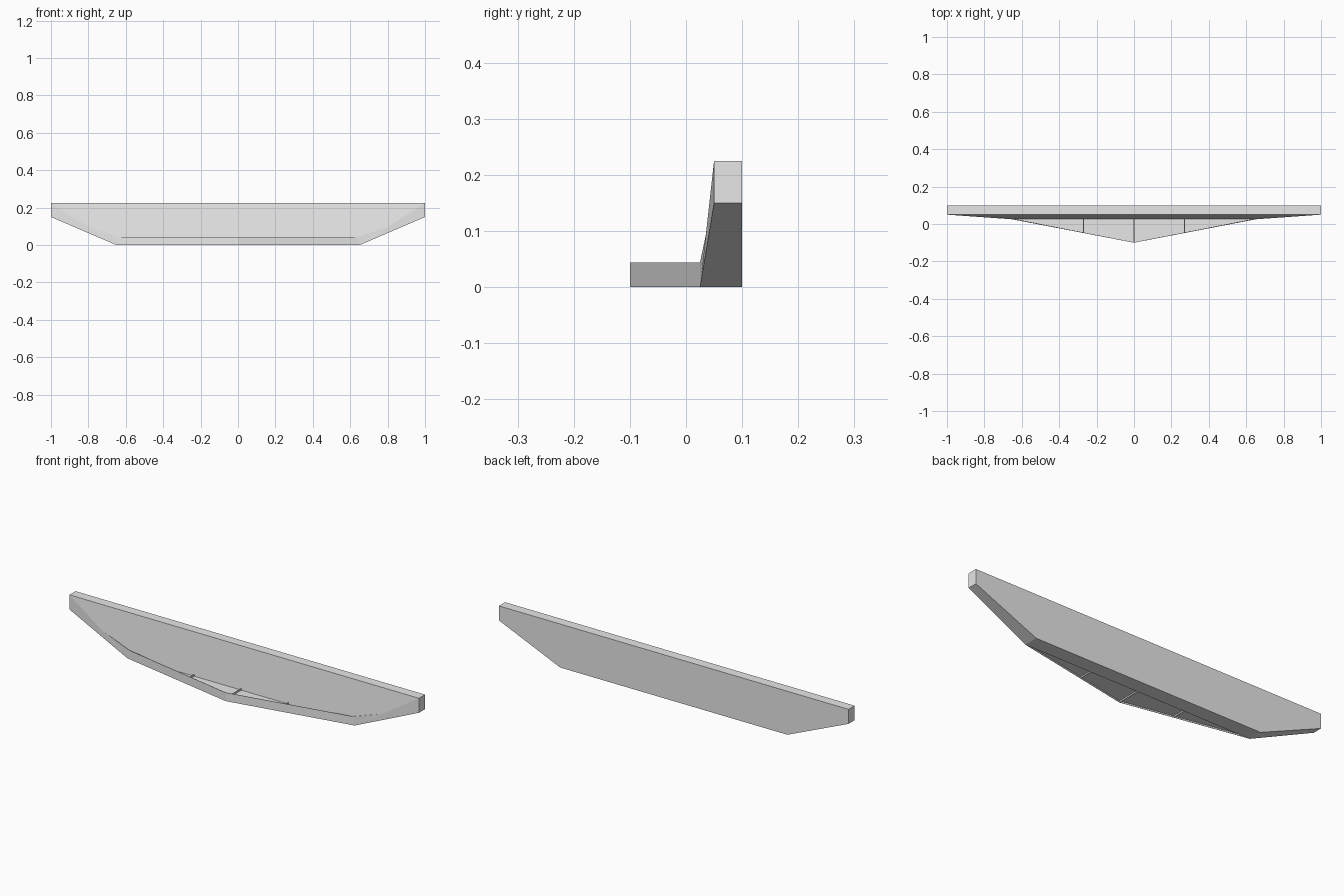
import bpy

cube = bpy.data.objects.get("Cube")
if cube:
    bpy.data.objects.remove(cube, do_unlink=True)

# One plain grey for everything
grey = bpy.data.materials.new("light_grey")
grey.use_nodes = True
colour = (0.8, 0.8, 0.8, 1)
grey.diffuse_color = colour
grey.node_tree.nodes["Principled BSDF"].inputs["Base Color"].default_value = colour


def make_part(name, verts, faces, thickness=0, offset=0):
    mesh = bpy.data.meshes.new(name)
    mesh.from_pydata(verts, [], faces)
    mesh.update()
    mesh.materials.append(grey)
    obj = bpy.data.objects.new(name, mesh)
    bpy.context.collection.objects.link(obj)
    if thickness:
        mod = obj.modifiers.new("thickness", "SOLIDIFY")
        mod.thickness = thickness
        mod.offset = offset
    return obj


# Main panel: six-sided outline, front leaning forward at the bottom edge
outline = [(-1, 0.225), (-1, 0.15), (-0.65, 0), (0.65, 0), (1, 0.15), (1, 0.225)]
front = [(x, 0.05 if z else 0.025, z) for x, z in outline]
back = [(x, 0.1, z) for x, z in outline]
n = len(outline)
faces = [(0, 2, 3, 5), (0, 1, 2), (3, 4, 5), tuple(range(2 * n - 1, n - 1, -1))]
faces += [(i, i + n, (i + 1) % n + n, (i + 1) % n) for i in range(n)]
make_part("main_panel", front + back, faces)

# Lip: thin upright band running along both ends to the central point
half = [(1, 0.05, 0.15), (0.65, 0.025, 0)]
half_top = [(1, 0.05, 0.163), (0.64, 0.025, 0.044)]
mirror = lambda pts: [(-x, y, z) for x, y, z in pts]
low = mirror(half) + [(0, -0.1, 0)] + half[::-1]
high = mirror(half_top) + [(0, -0.1, 0.044)] + half_top[::-1]
m = len(low)
make_part("front_lip", low + high,
          [(i, i + 1, i + 1 + m, i + m) for i in range(m - 1)], 0.002, -1)

# Shallow floor inside the lip, raised a little above its lower edge
floor_z = 0.008
make_part("lip_floor",
          [(-0.65, 0.027, floor_z), (0, -0.098, floor_z), (0.65, 0.027, floor_z)],
          [(0, 1, 2)], 0.002)

# Thin ribs crossing the floor from the lip to the panel
for label, x in (("right", -0.27), ("middle", 0), ("left", 0.27)):
    y = -0.098 + 0.125 * abs(x) / 0.65
    make_part(label + "_rib",
              [(x, y, 0), (x, 0.028, 0), (x, 0.028, 0.018), (x, y, 0.018)],
              [(0, 1, 2, 3)], 0.003)
